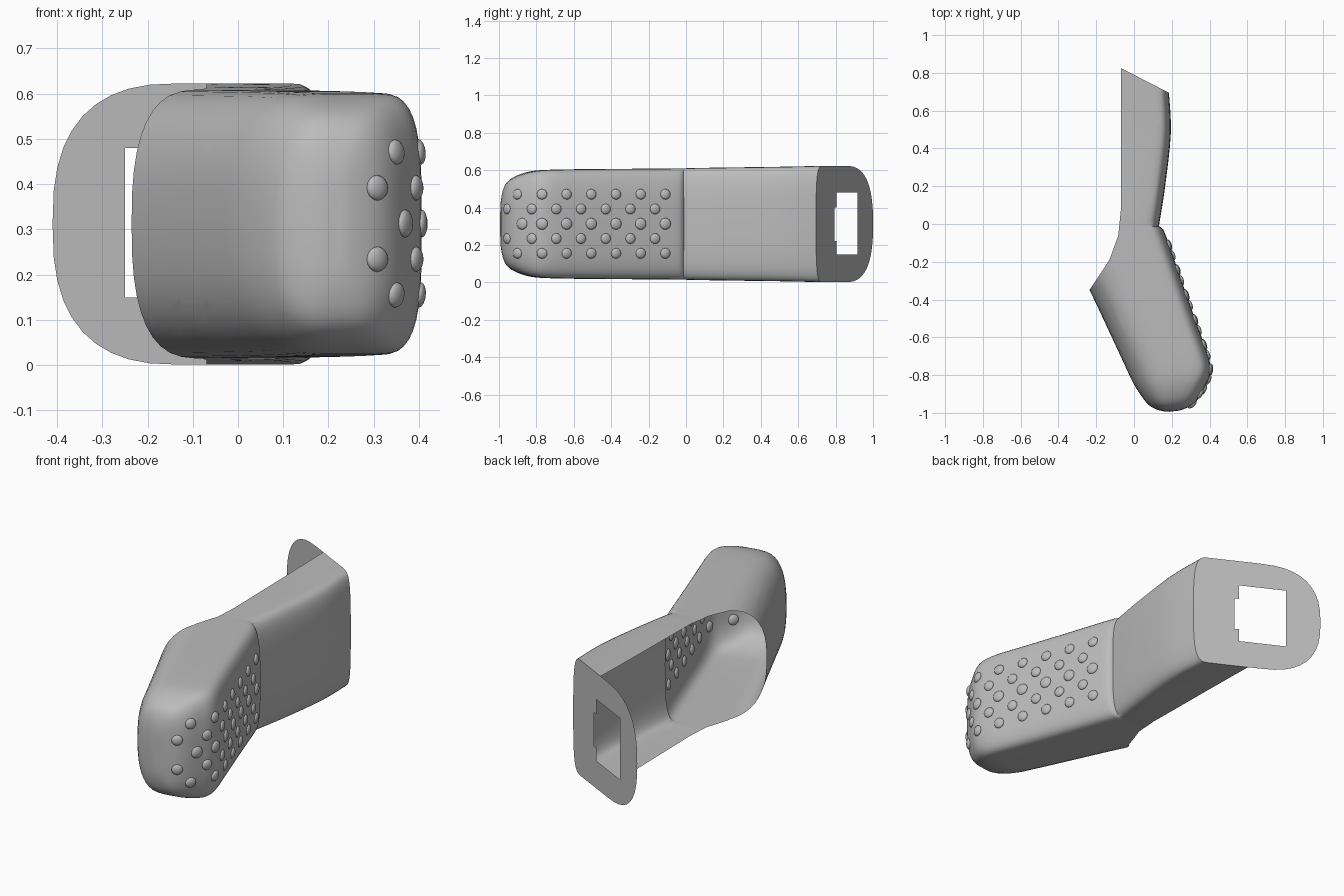
import bpy, bmesh, math
from mathutils import Vector
from mathutils.bvhtree import BVHTree

cube = bpy.data.objects.get("Cube")
if cube:
    bpy.data.objects.remove(cube)

grey = bpy.data.materials.new("plain grey")
grey.use_nodes = True
grey.diffuse_color = (0.5, 0.5, 0.5, 1)
grey.node_tree.nodes["Principled BSDF"].inputs["Base Color"].default_value = (0.5, 0.5, 0.5, 1)
MID = 0.312


def finish(name, bm, angle=40):
    mesh = bpy.data.meshes.new(name)
    bm.to_mesh(mesh)
    bm.free()
    mesh.materials.append(grey)
    obj = bpy.data.objects.new(name, mesh)
    bpy.context.collection.objects.link(obj)
    bpy.ops.object.select_all(action='DESELECT')
    obj.select_set(True)
    bpy.context.view_layer.objects.active = obj
    bpy.ops.object.shade_smooth_by_angle(angle=math.radians(angle))
    return obj


def corner(a, h, n, steps=10):
    """Quarter superellipse as (inset from the edge, height)."""
    pts = []
    for i in range(steps + 1):
        t = math.pi / 2 * i / steps
        pts.append((a * (1 - max(math.cos(t), 0) ** (2 / n)), h * math.sin(t) ** (2 / n)))
    return pts


def section(s):
    """Closed upright ring between a left and a right outline point."""
    left, right = Vector((s[0], s[1], MID)), Vector((s[2], s[3], MID))
    width = (left - right).length
    axis = (left - right) / width
    near = corner(min(s[6], width / 2.1), s[4], 3.5)
    far = corner(min(s[5], width / 2.1), s[4], 2.6)
    half = near + [(width - d, z) for d, z in reversed(far)]
    loop = half + [(d, -z) for d, z in reversed(half[1:-1])]
    return [right + axis * d + Vector((0, 0, z)) for d, z in loop]


def spline(rows, steps):
    out = []
    for i in range(len(rows) - 1):
        p = [rows[max(0, min(len(rows) - 1, i + k))] for k in (-1, 0, 1, 2)]
        for j in range(steps):
            t = j / steps
            out.append([b + 0.5 * t * (c - a + t * (2 * a - 5 * b + 4 * c - d + t * (3 * (b - c) + d - a)))
                        for a, b, c, d in zip(*p)])
    return out + [list(rows[-1])]


# Left x, y; right x, y; half height; left and right rounding
neck = [(-.41, 1, .185, .695, .311, .36, .08), (-.41, .62, .195, .48, .306, .36, .08),
        (-.41, .25, .165, .2, .302, .36, .08), (-.40, .02, .137, .02, .299, .36, .08)]
grip = [(-.392, -.02, .132, -.012, .297, .36, .08), (-.388, -.03, .15, -.025, .297, .35, .09),
        (-.375, -.07, .172, -.07, .297, .34, .1), (-.235, -.35, .262, -.33, .295, .3, .1),
        (-.115, -.605, .34, -.55, .293, .27, .1), (-.05, -.745, .396, -.71, .29, .25, .1),
        (-.005, -.84, .405, -.79, .284, .22, .11), (.035, -.905, .38, -.855, .268, .18, .12),
        (.075, -.955, .345, -.92, .24, .15, .12), (.115, -.98, .305, -.96, .2, .1, .1),
        (.16, -.992, .25, -.985, .13, .05, .05), (.19, -.994, .22, -.99, .05, .02, .02)]
stations = spline(neck, 4) + spline(grip, 3)

# Shell: lofted tube
bm = bmesh.new()
rings = [[bm.verts.new(p) for p in section(s)] for s in stations]
for a, b in zip(rings, rings[1:]):
    for i in range(len(a)):
        j = (i + 1) % len(a)
        bm.faces.new((a[i], a[j], b[j], b[i]))
bm.faces.new(rings[-1])
bmesh.ops.recalc_face_normals(bm, faces=bm.faces)
tree = BVHTree.FromBMesh(bm)

# Shell: open the back along a curved vertical cut
rim = [(-.07, 1.1), (-.07, .07), (-.083, -.06), (-.13, -.19), (-.237, -.352)]
for (x0, y0), (x1, y1) in zip(rim, rim[1:]):
    bmesh.ops.bisect_plane(bm, geom=bm.verts[:] + bm.edges[:] + bm.faces[:],
                           plane_co=(x0, y0, 0), plane_no=(y1 - y0, x0 - x1, 0))


def outside(c):
    for (x0, y0), (x1, y1) in zip(rim, rim[1:]):
        if y1 <= c.y <= y0:
            return c.x < x0 + (x1 - x0) * (y0 - c.y) / (y0 - y1)
    return False


bmesh.ops.delete(bm, geom=[f for f in bm.faces if outside(f.calc_center_median())], context='FACES')
finish("handle_shell", bm)

# End plate with a notched window
bm = bmesh.new()
first = neck[0]
left, right = Vector((first[0], first[1], 0)), Vector((first[2], first[3], 0))
window = [(.36, .15), (.73, .15), (.73, .48), (.36, .48), (.36, .4), (.325, .4), (.325, .22), (.36, .22)]
hole = [right.lerp(left, u) + Vector((0, 0, z)) for u, z in window]
edges = []
for loop in (section(first), hole):
    vs = [bm.verts.new(p) for p in loop]
    edges += [bm.edges.new((vs[i - 1], vs[i])) for i in range(len(vs))]
normal = Vector((right.y - left.y, left.x - right.x, 0)) * -1
bmesh.ops.triangle_fill(bm, edges=edges, use_beauty=True, use_dissolve=False, normal=normal)
for f in bm.faces:
    f.normal_update()
    if f.normal.y < 0:
        f.normal_flip()
finish("end_plate", bm)

# Grip bumps: staggered rows of flattened domes seated on the side
bm = bmesh.new()
for row in range(5):
    z = .155 + .079 * row
    for k in range(7):
        y = -.11 - .132 * k - .055 * (row % 2)
        if k == 6 and row == 2:
            y += .025
        spot, nrm, _, _ = tree.ray_cast(Vector((2, y, z)), Vector((-1, 0, 0)))
        if spot is None:
            continue
        size = .031 if row == 2 else .028
        turn = nrm.to_track_quat('Z', 'Y').to_matrix()
        dome = bmesh.ops.create_uvsphere(bm, u_segments=16, v_segments=8, radius=1)
        for v in dome["verts"]:
            v.co = spot + turn @ Vector((v.co.x * size, v.co.y * size, v.co.z * .013))
finish("grip_bumps", bm, 60)
